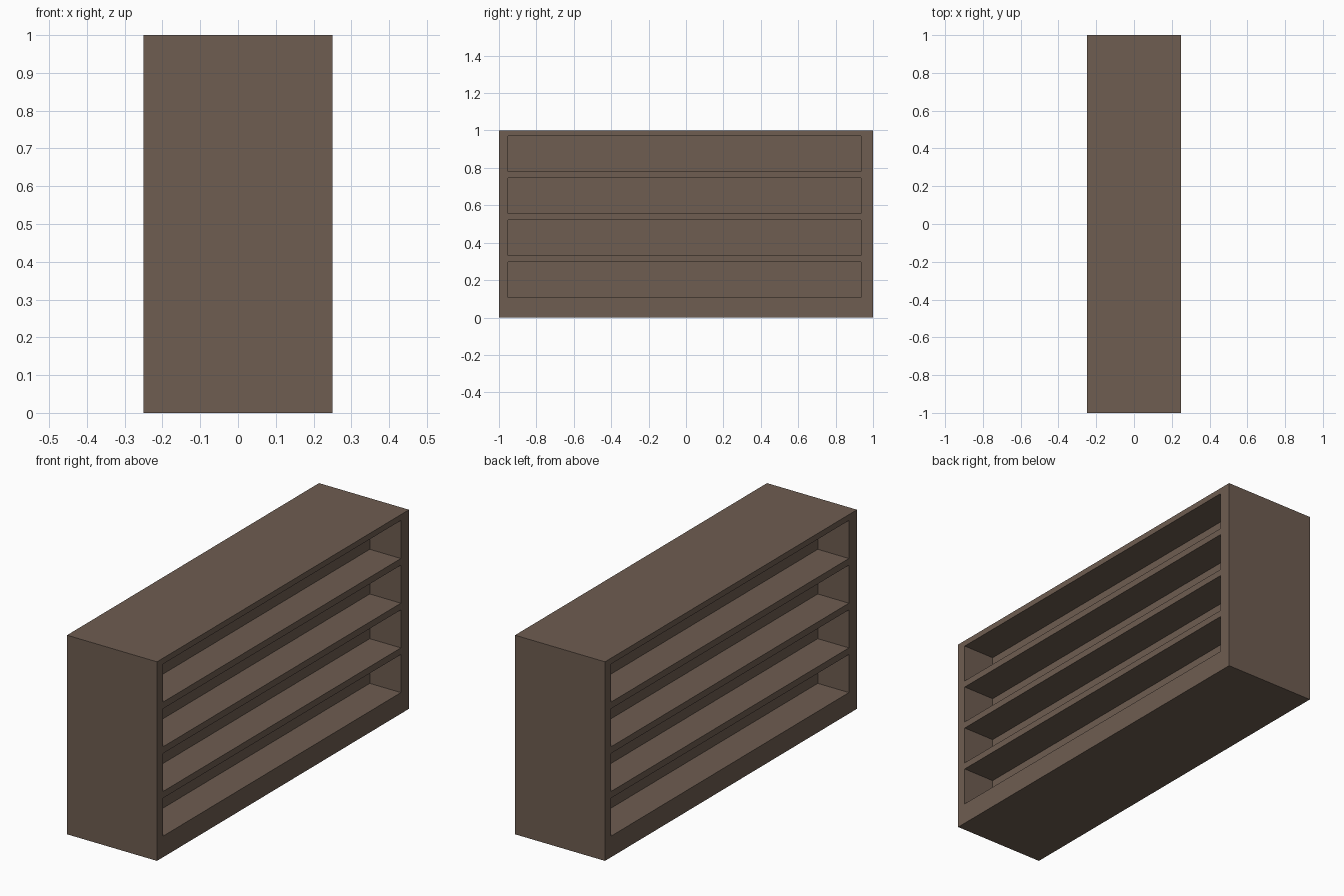
import bpy, bmesh
from mathutils import Matrix, Vector

if "Cube" in bpy.data.objects:
    bpy.data.objects.remove(bpy.data.objects["Cube"])

wood = bpy.data.materials.new("dark brown wood")
wood.diffuse_color = (0.156, 0.109, 0.082, 1)
wood.use_nodes = True
wood.node_tree.nodes["Principled BSDF"].inputs["Base Color"].default_value = wood.diffuse_color


def add_box(bm, lo, hi):
    lo, hi = Vector(lo), Vector(hi)
    m = Matrix.Translation((lo + hi) / 2) @ Matrix.Diagonal((*(hi - lo), 1))
    bmesh.ops.create_cube(bm, size=1, matrix=m)


def make_object(name, bm):
    mesh = bpy.data.meshes.new(name)
    bm.to_mesh(mesh)
    bm.free()
    mesh.materials.append(wood)
    ob = bpy.data.objects.new(name, mesh)
    bpy.context.collection.objects.link(ob)
    return ob


# solid body of the double-sided shelf unit
bm = bmesh.new()
add_box(bm, (-0.25, -1, 0), (0.25, 1, 1))
shelf = make_object("double_sided_shelf", bm)

# four shelf bays on each long side (the sides are half-turn copies)
bm = bmesh.new()
for i in range(4):
    z0 = 0.106 + i * 0.2245
    z1 = z0 + 0.191
    add_box(bm, (0.077, -0.952, z0), (0.30, 0.936, z1))
    add_box(bm, (-0.30, -0.936, z0), (-0.077, 0.952, z1))
cutter = make_object("bay_cutter", bm)
cutter.hide_render = True

# cut the bays and keep the result as plain mesh
mod = shelf.modifiers.new("bays", 'BOOLEAN')
mod.operation = 'DIFFERENCE'
mod.solver = 'EXACT'
mod.object = cutter
bpy.context.view_layer.update()
deps = bpy.context.evaluated_depsgraph_get()
cut_mesh = bpy.data.meshes.new_from_object(shelf.evaluated_get(deps))
shelf.modifiers.clear()
shelf.data = cut_mesh
bpy.data.objects.remove(cutter)
